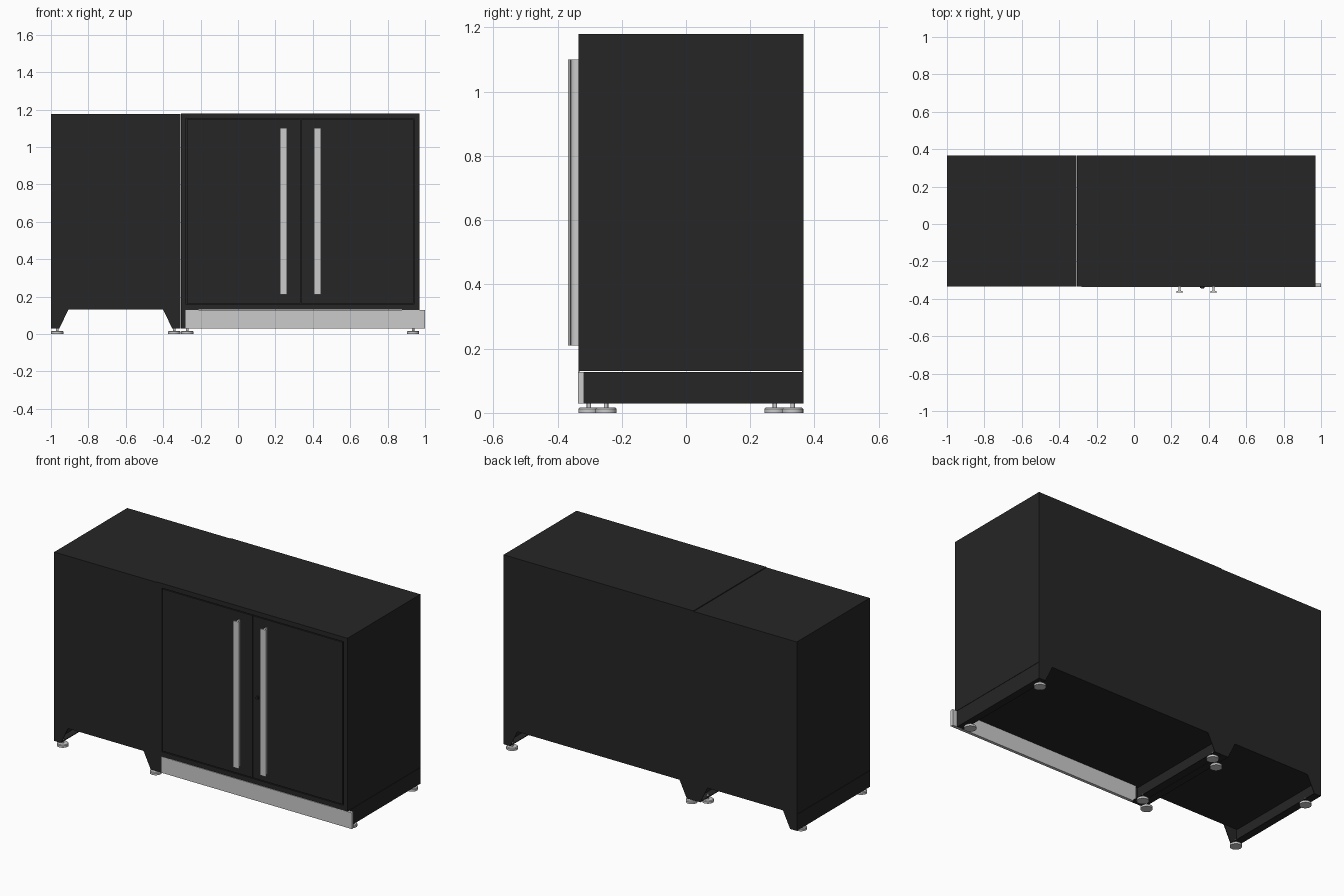
import bpy, bmesh, math
from mathutils import Matrix, Vector

if "Cube" in bpy.data.objects:
    bpy.data.objects.remove(bpy.data.objects["Cube"])

FRONT, BACK = -0.335, 0.365
SPLIT = -0.305          # where the two cabinets meet
FLOOR, BASE, TOP = 0.03, 0.13, 1.18

black = bpy.data.materials.new("black_steel")
black.diffuse_color = (0.019, 0.019, 0.019, 1)
black.use_nodes = True
black.node_tree.nodes["Principled BSDF"].inputs["Base Color"].default_value = black.diffuse_color


def finish(bm, name, mat=None, smooth=False):
    bmesh.ops.recalc_face_normals(bm, faces=bm.faces)
    me = bpy.data.meshes.new(name)
    bm.to_mesh(me)
    bm.free()
    ob = bpy.data.objects.new(name, me)
    bpy.context.collection.objects.link(ob)
    if mat:
        me.materials.append(mat)
    if smooth:
        bpy.ops.object.select_all(action='DESELECT')
        ob.select_set(True)
        bpy.context.view_layer.objects.active = ob
        bpy.ops.object.shade_smooth_by_angle(angle=math.radians(35))
    return ob


def add_box(bm, x0, x1, y0, y1, z0, z1):
    m = Matrix.Translation(((x0 + x1) / 2, (y0 + y1) / 2, (z0 + z1) / 2)) \
        @ Matrix.Diagonal((x1 - x0, y1 - y0, z1 - z0, 1))
    return bmesh.ops.create_cube(bm, size=1, matrix=m)["verts"]


def box(name, *dims, mat=black):
    bm = bmesh.new()
    add_box(bm, *dims)
    return finish(bm, name, mat)


def add_prism(bm, points, offset):
    """Close a loop of 3D points into a face and sweep it along offset."""
    face = bm.faces.new([bm.verts.new(p) for p in points])
    ext = bmesh.ops.extrude_face_region(bm, geom=[face], use_keep_orig=True)
    moved = [v for v in ext["geom"] if isinstance(v, bmesh.types.BMVert)]
    bmesh.ops.translate(bm, verts=moved, vec=Vector(offset))


def add_cyl(bm, x, y, z0, z1, r0, r1, seg=24):
    bmesh.ops.create_cone(bm, cap_ends=True, segments=seg, radius1=r0, radius2=r1,
                          depth=z1 - z0, matrix=Matrix.Translation((x, y, (z0 + z1) / 2)))


def side_base(name, x, s):
    """Side skirt channel with tapered leg gussets; s points inward."""
    bm = bmesh.new()
    t = 0.004
    xs = sorted((x, x + s * t))
    add_box(bm, *xs, FRONT, BACK, FLOOR, BASE - 0.002)
    xs = sorted((x, x + s * 0.045))
    add_box(bm, *xs, FRONT, BACK, FLOOR, FLOOR + t)
    for y in (FRONT, BACK - t):
        prof = [(x, FLOOR), (x + s * 0.045, FLOOR), (x + s * 0.093, BASE), (x, BASE)]
        add_prism(bm, [(px, y, pz) for px, pz in prof], (0, t, 0))
    finish(bm, name, black)


def foot(name, x, y):
    bm = bmesh.new()
    add_cyl(bm, x, y, 0, 0.012, 0.033, 0.033)
    add_cyl(bm, x, y, 0.012, 0.016, 0.033, 0.029)
    add_cyl(bm, x, y, 0.016, 0.045, 0.007, 0.007, 12)
    finish(bm, name, smooth=True)


# Plain left cabinet
box("left_cabinet_body", -1.0, SPLIT - 0.002, FRONT, BACK, BASE, TOP - 0.003)

# Right cabinet body with a recessed door opening
bm = bmesh.new()
add_box(bm, SPLIT, 0.97, FRONT, BACK, BASE, TOP)
bm.normal_update()
front = min(bm.faces, key=lambda f: f.calc_center_median().y)
bmesh.ops.inset_region(bm, faces=[front], thickness=0.028, use_even_offset=True)
ext = bmesh.ops.extrude_discrete_faces(bm, faces=[front])
bmesh.ops.translate(bm, verts=ext["faces"][0].verts, vec=(0, 0.025, 0))
finish(bm, "right_cabinet_body", black)

# Doors set flush in the opening
MID = 0.335
box("left_door", -0.272, MID - 0.002, FRONT, FRONT + 0.02, 0.163, 1.147)
box("right_door", MID + 0.002, 0.937, FRONT, FRONT + 0.02, 0.163, 1.147)

# Bar handles with a waisted profile
half = [(0.008, FRONT), (0.005, -0.343), (0.005, -0.352), (0.009, -0.358),
        (0.019, -0.361), (0.019, -0.367)]
for side, x in (("left", 0.244), ("right", 0.425)):
    bm = bmesh.new()
    ring = half + [(-px, py) for px, py in reversed(half)]
    add_prism(bm, [(x + px, py, 0.21) for px, py in ring], (0, 0, 0.89))
    finish(bm, side + "_door_handle", smooth=True)

# Lock beside the door gap
bm = bmesh.new()
for r, d in ((0.012, 0.006), (0.008, 0.011)):
    bmesh.ops.create_cone(bm, cap_ends=True, segments=20, radius1=r, radius2=r, depth=d,
                          matrix=Matrix.Translation((0.365, FRONT - d / 2, 0.66))
                          @ Matrix.Rotation(math.pi / 2, 4, 'X'))
finish(bm, "door_lock", black, smooth=True)

# Base skirts and levelling feet for each cabinet
units = (("left_cabinet", -1.0, SPLIT - 0.002, (-0.302, 0.277)),
         ("right_cabinet", SPLIT, 0.97, (-0.249, 0.332)))
for unit, x0, x1, ys in units:
    for side, x, s in (("left", x0, 1), ("right", x1, -1)):
        side_base(f"{unit}_{side}_base", x, s)
        for end, y in zip(("front", "back"), ys):
            foot(f"{unit}_{side}_{end}_foot", x + s * 0.034, y)

# Kick plate under the doors
box("kick_plate", -0.28, 1.0, FRONT - 0.001, -0.318, FLOOR, BASE - 0.002, mat=None)
